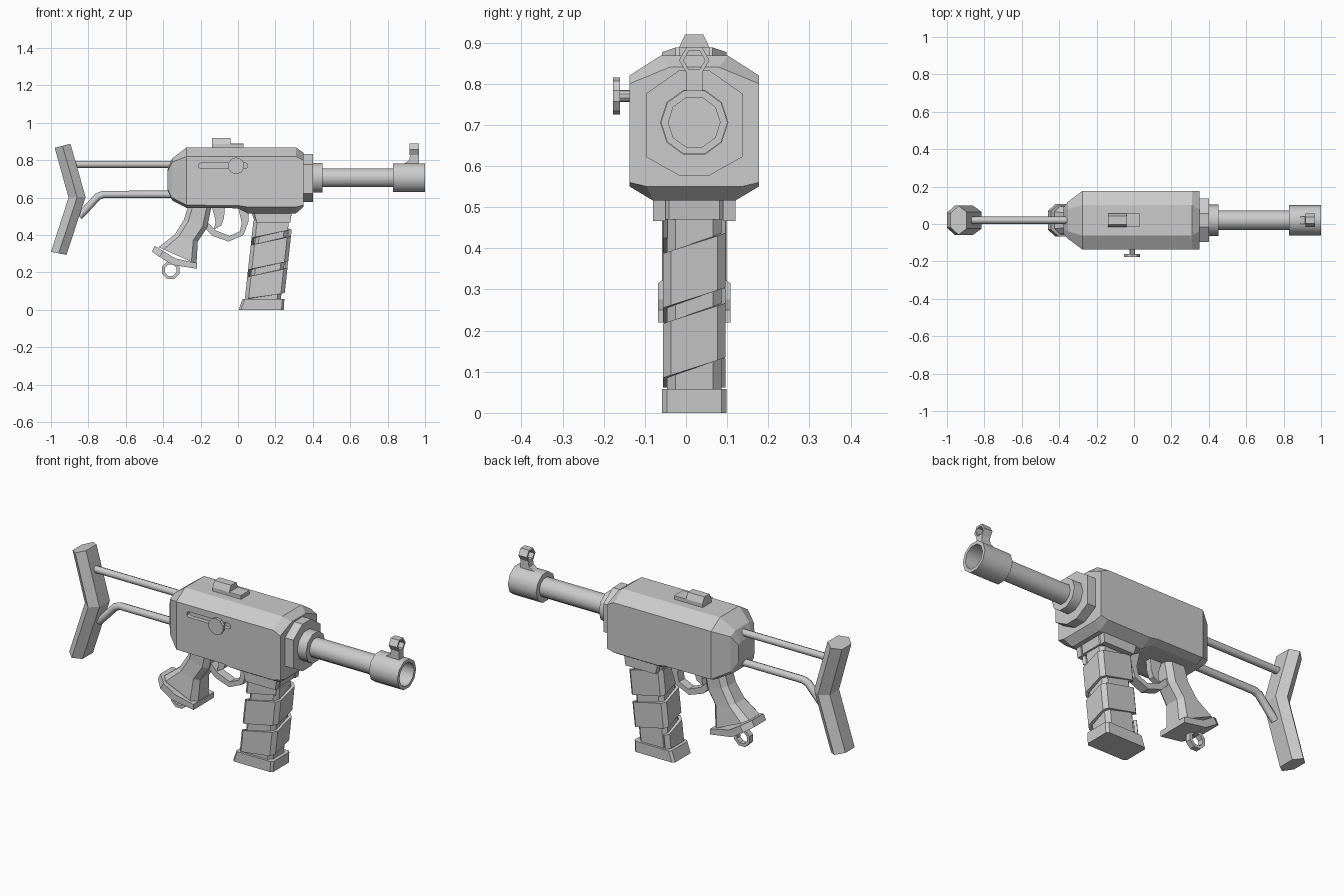
import bpy, bmesh
from math import sin, cos, pi, radians, floor
from mathutils import Vector

if "Cube" in bpy.data.objects:
    bpy.data.objects.remove(bpy.data.objects["Cube"])

Y = 0.02  # centre plane of the model


def loft(name, rings, caps=True, close=False, smooth=False):
    """Skin a list of equal-length point rings; y is measured from the centre plane."""
    bm = bmesh.new()
    vs = [[bm.verts.new((x, y + Y, z)) for x, y, z in r] for r in rings]
    n = len(vs[0])
    pairs = list(zip(vs, vs[1:])) + ([(vs[-1], vs[0])] if close else [])
    for a, b in pairs:
        for i in range(n):
            j = (i + 1) % n
            bm.faces.new((a[i], a[j], b[j], b[i]))
    if caps and not close:
        bm.faces.new(vs[0])
        bm.faces.new(vs[-1])
    bmesh.ops.recalc_face_normals(bm, faces=bm.faces)
    me = bpy.data.meshes.new(name)
    bm.to_mesh(me)
    bm.free()
    ob = bpy.data.objects.new(name, me)
    bpy.context.collection.objects.link(ob)
    if smooth:
        bpy.ops.object.select_all(action='DESELECT')
        ob.select_set(True)
        bpy.context.view_layer.objects.active = ob
        bpy.ops.object.shade_smooth_by_angle(angle=radians(40))
    return ob


def prism(name, prof, y0, y1):
    """Extrude an (x, z) profile along y."""
    return loft(name, [[(x, y, z) for x, z in prof] for y in (y0, y1)])


def lathe_x(name, steps, z, n=10, smooth=True, close=False):
    """Turn (x, radius) steps around an x-directed axis."""
    rings = [[(x, r * cos(2 * pi * i / n), z + r * sin(2 * pi * i / n)) for i in range(n)]
             for x, r in steps]
    return loft(name, rings, smooth=smooth, close=close)


def lathe_y(name, steps, cx, cz, n=10, close=False):
    """Turn (y, radius) steps around a y-directed axis."""
    rings = [[(cx + r * cos(2 * pi * (i + .5) / n), y, cz + r * sin(2 * pi * (i + .5) / n))
              for i in range(n)] for y, r in steps]
    return loft(name, rings, close=close)


def slab(back, front, hw, c):
    """Chamfered rectangle spanning back->front (x, z) with half width hw."""
    b, f = Vector((back[0], 0, back[1])), Vector((front[0], 0, front[1]))
    d = (f - b).normalized() * c
    side = Vector((0, 1, 0))
    return [b + side * (hw - c), b + d + side * hw, f - d + side * hw, f + side * (hw - c),
            f - side * (hw - c), f - d - side * hw, b + d - side * hw, b - side * (hw - c)]


def rod(name, pts, r):
    cu = bpy.data.curves.new(name, 'CURVE')
    cu.dimensions = '3D'
    cu.bevel_depth, cu.bevel_resolution, cu.use_fill_caps = r, 2, True
    sp = cu.splines.new('POLY')
    sp.points.add(len(pts) - 1)
    for p, (x, z) in zip(sp.points, pts):
        p.co = (x, Y, z, 1)
    ob = bpy.data.objects.new(name, cu)
    bpy.context.collection.objects.link(ob)


# Receiver: x, half widths (side, top, bottom), z (bottom, side low, side high, top)
stations = [(-.377, .07, .045, .05, .64, .65, .74, .75),
            (-.352, .10, .06, .075, .585, .60, .79, .81),
            (-.275, .157, .082, .115, .545, .56, .82, .868),
            (0, .157, .082, .115, .543, .558, .82, .868),
            (.05, .157, .082, .10, .516, .55, .82, .868),
            (.31, .157, .082, .10, .516, .55, .82, .868),
            (.35, .157, .06, .115, .55, .56, .80, .84)]
receiver = loft("receiver", [
    [(x, -b, z0), (x, b, z0), (x, s, z1), (x, s, z2), (x, t, z3), (x, -t, z3), (x, -s, z2), (x, -s, z1)]
    for x, s, t, b, z0, z1, z2, z3 in stations])

# Bolt slot cut in the front side
slot = [(-.20, .755), (.04, .755), (.052, .763), (.052, .777), (.04, .785),
        (-.20, .785), (-.212, .777), (-.212, .763)]
cutter = prism("slot_cutter", slot, -.2, -.135)
cutter.hide_render = True
cutter.hide_viewport = True
cut = receiver.modifiers.new("slot", 'BOOLEAN')
cut.object, cut.operation, cut.solver = cutter, 'DIFFERENCE', 'EXACT'

# Bolt handle
lathe_y("bolt_handle", [(-.13, .015), (-.18, .015), (-.18, .045), (-.197, .045)], -.01, .77)

# Front plate, collar, barrel and muzzle
plate = [(-.117, .776), (-.037, .832), (.037, .832), (.117, .776),
         (.117, .622), (.037, .577), (-.037, .577), (-.117, .622)]
loft("front_plate", [[(x, y, z) for y, z in plate] for x in (.34, .40)])
lathe_x("barrel_collar", [(.39, .083), (.452, .083)], .706)
lathe_x("barrel", [(.44, .053), (.85, .053)], .706)
lathe_x("muzzle", [(.83, .05), (.83, .081), (1, .081), (1, .063), (.87, .063)], .706)

# Front sight: post and hexagonal ring
prism("front_sight_post", [(.885, .78), (.967, .78), (.967, .828), (.92, .828), (.915, .80)], -.02, .02)
lathe_x("front_sight_ring", [(.917, .037), (.967, .037), (.967, .026), (.917, .026)], .857,
        n=6, smooth=False, close=True)

# Rear sight: tall block and low ramp
for nm, x0, x1, top, ht in (("rear_sight_block", -.14, -.04, .92, .022),
                            ("rear_sight_ramp", -.045, .03, .889, .035)):
    loft(nm, [[(x, -.037, .86), (x, .037, .86), (x, .037, .888), (x, ht, top),
               (x, -ht, top), (x, -.037, .888)] for x in (x0, x1)])

# Stock rods and butt pad
rod("upper_stock_rod", [(-.88, .778), (-.34, .778)], .019)
rod("lower_stock_rod", [(-.85, .50), (-.815, .535), (-.75, .605), (-.72, .617), (-.34, .617)], .02)
pad = []
for (x0, z0), (x1, z1) in (((-.98, .866), (-.896, .888)), ((-.906, .60), (-.815, .604)),
                           ((-1, .31), (-.917, .294))):
    xm, zm = (x0 + x1) / 2, (z0 + z1) / 2
    pad.append([(x0, -.04, z0), (x0, .04, z0), (xm, .078, zm),
                (x1, .045, z1), (x1, -.045, z1), (xm, -.078, zm)])
loft("butt_pad", pad)

# Pistol grip, flared foot and lanyard ring
loft("grip", [slab((-.265, .56), (-.14, .56), .058, .025),
              slab((-.29, .48), (-.165, .44), .058, .025),
              slab((-.34, .40), (-.215, .365), .063, .025),
              slab((-.425, .335), (-.222, .245), .075, .03)])
foot = [(-.445, .342), (-.335, .275), (-.22, .25), (-.22, .22), (-.35, .24), (-.46, .31)]
foot_end = [(-.40, .315)] + foot[1:5] + [(-.42, .283)]
loft("grip_foot", [[(x, y, z) for x, z in p] for y, p in
                   ((-.088, foot_end), (-.05, foot), (.05, foot), (.088, foot_end))])
lathe_y("lanyard_ring", [(-.015, .05), (.015, .05), (.015, .033), (-.015, .033)],
        -.36, .212, n=8, close=True)

# Trigger guard and trigger
outer = [(-.20, .46), (-.135, .395), (-.05, .365), (.03, .40), (.055, .47), (.055, .55)]
inner = [(-.18, .485), (-.12, .425), (-.045, .395), (.01, .42), (.02, .465), (.0, .55)]
loft("trigger_guard", [[(a[0], -.025, a[1]), (a[0], .025, a[1]), (b[0], .025, b[1]), (b[0], -.025, b[1])]
                       for a, b in zip(outer, inner)])
prism("trigger", [(-.14, .55), (-.07, .55), (-.075, .49), (-.09, .45), (-.13, .43),
                  (-.12, .46), (-.125, .50)], -.016, .016)

# Magazine well with side flaps
loft("magazine_well", [slab((.065, .54), (.29, .54), .076, .015),
                       slab((.09, .47), (.28, .47), .076, .015)])
for s in (-1, 1):
    prism("well_flap", [(.08, .545), (.29, .545), (.28, .466), (.10, .466)], s * .07, s * .10)


# Magazine, leaning slightly forward, with a base plate
def mag_x(z):
    return .135 + .11 * z


def mag_ring(z, hx, hy, c):
    return slab((mag_x(z) - hx, z), (mag_x(z) + hx, z), hy, c)


loft("magazine", [mag_ring(.04, .088, .066, .02), mag_ring(.50, .084, .066, .02)])
loft("magazine_base", [slab((.004, 0), (.245, 0), .078, .012), slab((.024, .058), (.248, .058), .078, .012)])

# Spiral wrap: a band climbing around the magazine, corner to corner
corners = [(-.105, -.056), (-.085, -.076), (.085, -.076), (.105, -.056),
           (.105, .056), (.085, .076), (-.085, .076), (-.105, .056)]
fractions = [-.02, .02, .23, .27, .48, .52, .73, .77]
band = []
for k in range(-2, 19):
    turn, i = floor(k / 8), k % 8
    zc = .112 + .17 * (turn + fractions[i])
    lo, hi = max(zc - .066, .062), min(zc + .066, .478)
    px, py = corners[i]
    band.append([(mag_x(z) + px * f, py * f, z) for z, f in ((lo, 1), (hi, 1), (hi, .86), (lo, .86))])
loft("magazine_wrap", band)
